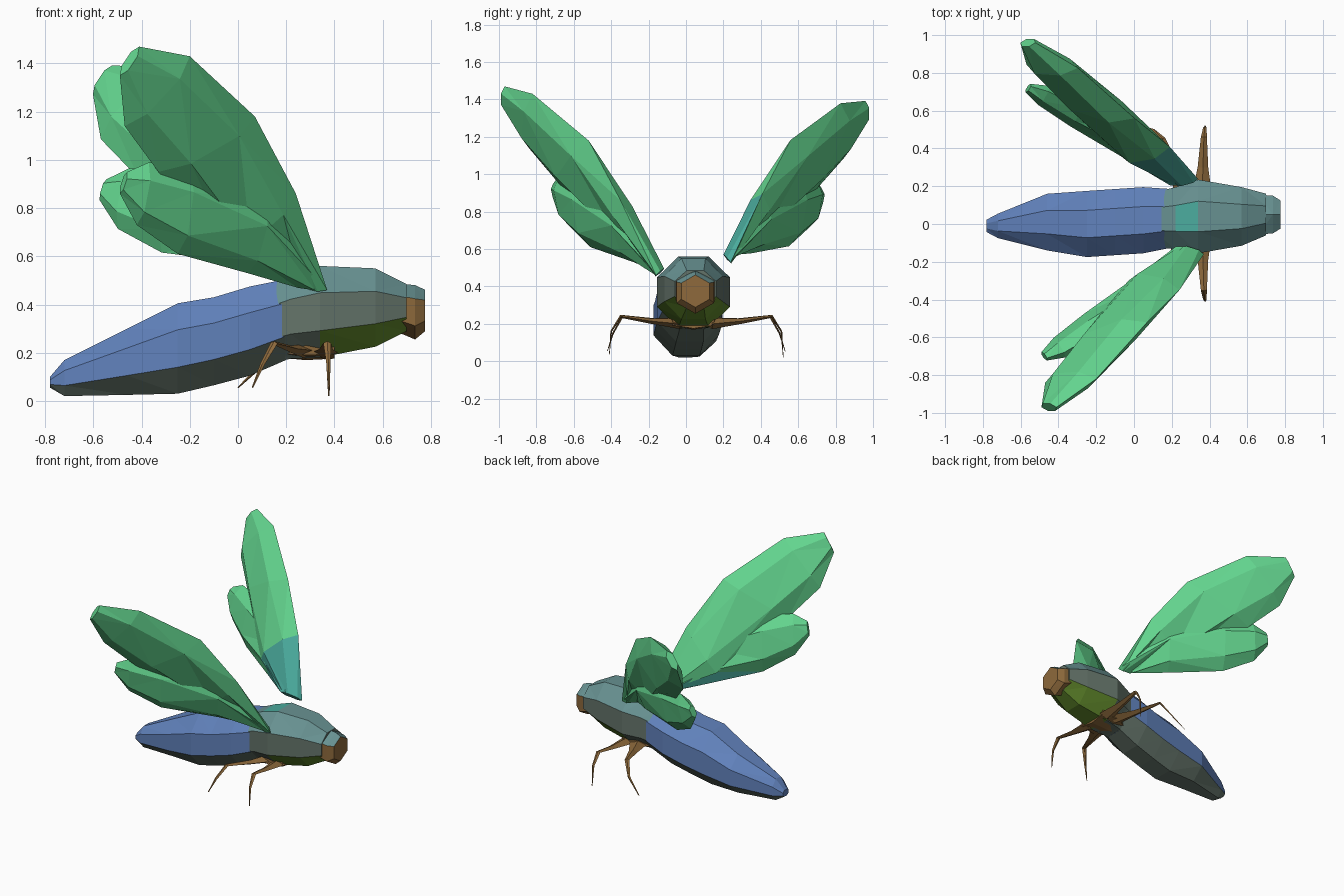
import bpy, bmesh, math
from mathutils import Vector as V

if "Cube" in bpy.data.objects:
    bpy.data.objects.remove(bpy.data.objects["Cube"])


def lin(c):
    c /= 255
    return c / 12.92 if c <= 0.04045 else ((c + 0.055) / 1.055) ** 2.4


def material(name, r, g, b):
    m = bpy.data.materials.new(name)
    m.diffuse_color = (lin(r), lin(g), lin(b), 1)
    m.use_nodes = True
    m.node_tree.nodes["Principled BSDF"].inputs["Base Color"].default_value = m.diffuse_color
    return m


GREEN = material("wing green", 99, 212, 142)
TEAL = material("root teal", 75, 172, 158)
BLUE = material("abdomen blue", 97, 130, 188)
GREY = material("thorax grey teal", 104, 146, 146)
BELLY = material("belly grey green", 100, 116, 106)
OLIVE = material("throat olive", 98, 138, 44)
BROWN = material("leg brown", 142, 106, 60)


def loft(name, rings, mats, rule=None):
    """Skin a list of equal-length rings, cap both ends, colour faces by rule."""
    bm = bmesh.new()
    vs = [[bm.verts.new(p) for p in r] for r in rings]
    n = len(rings[0])
    for a, b in zip(vs, vs[1:]):
        for k in range(n):
            j = (k + 1) % n
            bm.faces.new((a[k], a[j], b[j], b[k]))
    bm.faces.new(vs[0])
    bm.faces.new(vs[-1])
    bmesh.ops.triangulate(bm, faces=[f for f in bm.faces if len(f.verts) == 4])
    bmesh.ops.recalc_face_normals(bm, faces=bm.faces)
    for f in bm.faces:
        f.material_index = rule(f.normal, f.calc_center_median()) if rule else 0
    me = bpy.data.meshes.new(name)
    bm.to_mesh(me)
    bm.free()
    for m in mats:
        me.materials.append(m)
    ob = bpy.data.objects.new(name, me)
    bpy.context.collection.objects.link(ob)
    return ob


def body_rings(stations, sides=8):
    """Stations: x, centre y, half width, bottom z, top z."""
    out = []
    q = 1 / math.cos(math.pi / sides)
    for x, y, w, lo, hi in stations:
        ring = []
        for k in range(sides):
            a = 2 * math.pi * (k + 0.5) / sides
            ring.append(V((x, y + w * q * math.cos(a),
                           (lo + hi) / 2 + (hi - lo) / 2 * q * math.sin(a))))
        out.append(ring)
    return out


# Abdomen: blue above, grey green below
loft("abdomen", body_rings([
    (-0.78, -0.01, 0.033, 0.055, 0.10), (-0.72, -0.01, 0.065, 0.02, 0.17),
    (-0.46, 0.01, 0.15, 0.025, 0.30), (-0.25, 0.0, 0.175, 0.03, 0.405),
    (-0.10, 0.01, 0.175, 0.065, 0.43), (0.05, 0.02, 0.175, 0.105, 0.475),
    (0.20, 0.03, 0.155, 0.17, 0.505)]), [BLUE, BELLY],
    lambda n, c: 1 if n.z < -0.3 or (c.x < -0.5 and n.z < -0.05) else 0)


# Thorax: grey teal top, greyer sides, olive throat, teal saddle between wings
def thorax_rule(n, c):
    if n.z < -0.3 and c.x > 0.36:
        return 2
    if n.z > 0.85 and 0.22 < c.x < 0.335:
        return 3
    return 1 if n.z < 0.1 else 0


loft("thorax", body_rings([
    (0.10, 0.025, 0.14, 0.15, 0.475), (0.22, 0.03, 0.165, 0.175, 0.525),
    (0.34, 0.04, 0.195, 0.18, 0.56), (0.57, 0.04, 0.155, 0.225, 0.55),
    (0.70, 0.05, 0.11, 0.29, 0.485)]), [GREY, BELLY, OLIVE, TEAL], thorax_rule)

# Head: short brown face
loft("face", body_rings([
    (0.66, 0.05, 0.105, 0.30, 0.475), (0.735, 0.05, 0.10, 0.27, 0.465),
    (0.775, 0.05, 0.075, 0.30, 0.45)], 6), [BROWN, GREY],
    lambda n, c: 1 if n.z > 0.25 and n.x < 0.7 else 0)

# Wings: leading edge point, trailing edge point, half thickness per station
MAIN = [
    ((0.37, -0.16, 0.46), (0.24, -0.12, 0.49), 0.02),
    ((0.24, -0.35, 0.86), (-0.03, -0.30, 0.62), 0.06),
    ((0.07, -0.52, 1.18), (-0.33, -0.68, 0.95), 0.07),
    ((-0.20, -0.82, 1.43), (-0.47, -0.84, 1.14), 0.055),
    ((-0.41, -0.97, 1.47), (-0.49, -0.97, 1.35), 0.025)]
LOBE = [
    ((0.36, -0.16, 0.47), (0.22, -0.12, 0.49), 0.02),
    ((0.12, -0.38, 0.82), (0.04, -0.28, 0.53), 0.055),
    ((-0.20, -0.58, 0.97), (-0.25, -0.51, 0.61), 0.06),
    ((-0.37, -0.68, 0.99), (-0.42, -0.63, 0.73), 0.045),
    ((-0.46, -0.71, 0.95), (-0.49, -0.69, 0.86), 0.02)]


def place(p, side):
    """Mirror to the far side, with the slight roll and turn of the pose."""
    if side < 0:
        return V(p)
    s = -p[1]
    d = s - 0.15
    return V((p[0] - 0.03 - 0.1 * d, s + 0.08 - 0.11 * d, p[2] + 0.07 - 0.18 * d))


def wing(name, stations, side):
    pts = [(place(a, side), place(b, side), t) for a, b, t in stations]
    mids = [(a + b) / 2 for a, b, t in pts]
    rings = []
    for i, (a, b, t) in enumerate(pts):
        span = mids[min(i + 1, len(mids) - 1)] - mids[max(i - 1, 0)]
        n = (b - a).cross(span).normalized() * t
        rings.append([a, a.lerp(b, 0.25) + n, a.lerp(b, 0.75) + n,
                      b, a.lerp(b, 0.75) - n, a.lerp(b, 0.25) - n])
    loft(name, rings, [GREEN, TEAL], lambda n, c: 1 if (
        n.y * side < -0.2 and abs(c.y) < 0.37 and (side > 0 or n.z < -0.1)) else 0)


for side, label in ((-1, "near"), (1, "far")):
    wing(label + "_wing_upper", MAIN, side)
    wing(label + "_wing_lower_lobe", LOBE, side)


# Legs: tapered four-sided limbs, flat at the hip and pointed at the foot
def leg(name, joints):
    pts = [V(j[:3]) for j in joints]
    rings = []
    for i, p in enumerate(pts):
        d = (pts[min(i + 1, len(pts) - 1)] - pts[max(i - 1, 0)]).normalized()
        u = d.cross(V((1, 0, 0))).normalized()
        w = d.cross(u).normalized()
        r = joints[i][3]
        rings.append([p + w * r, p + u * r * 0.5, p - w * r, p - u * r * 0.5])
    loft(name, rings, [BROWN])


for side, label, yc, drop, reach in ((-1, "near", 0.03, 0.05, 0.0), (1, "far", 0.05, 0.0, 0.03)):
    def y(d):
        return yc + side * (d + reach)
    leg(label + "_front_leg", [
        (0.36, y(0.06), 0.20, 0.055), (0.365, y(0.22), 0.215, 0.028),
        (0.37, y(0.38), 0.24, 0.016), (0.375, y(0.43), 0.16, 0.009),
        (0.377, y(0.44), 0.02 + drop * 0.3, 0.003)])
    leg(label + "_rear_leg", [
        (0.28, y(0.05), 0.205, 0.06), (0.22, y(0.20), 0.215, 0.03),
        (0.15, y(0.37), 0.24, 0.016), (0.10, y(0.42), 0.15, 0.009),
        (0.03 - side * 0.03, y(0.45), 0.055, 0.003)])

# Brown plate under the chest where the legs join
loft("leg_base", body_rings([
    (0.16, 0.03, 0.07, 0.185, 0.24), (0.28, 0.04, 0.13, 0.175, 0.25),
    (0.40, 0.04, 0.11, 0.18, 0.24)], 6), [BROWN])
